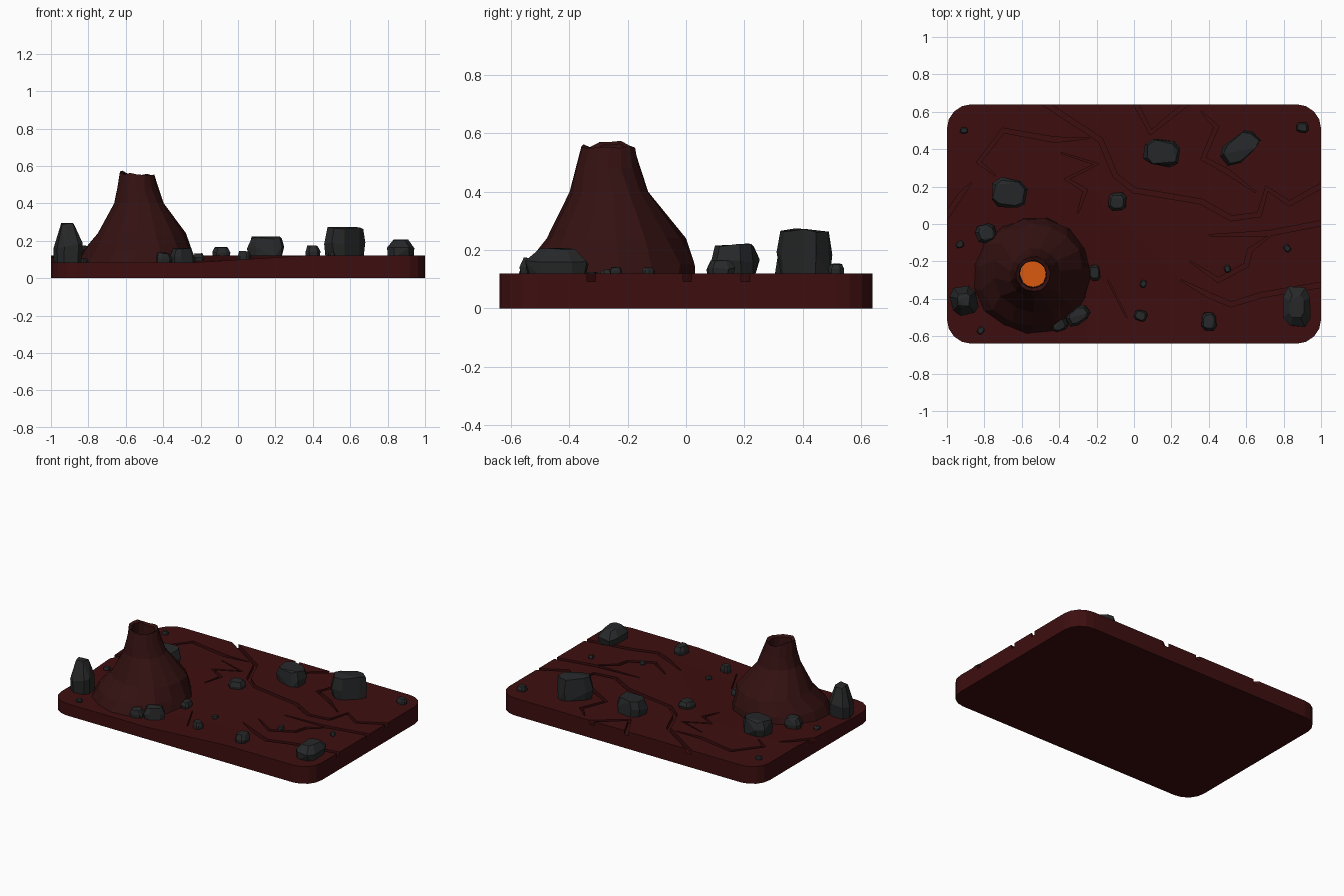
import bpy, bmesh, math, random
from mathutils import Vector

random.seed(4)
cube = bpy.data.objects.get("Cube")
if cube:
    bpy.data.objects.remove(cube)


def material(name, rgb):
    m = bpy.data.materials.new(name)
    m.use_nodes = True
    m.diffuse_color = (*rgb, 1)
    node = next(n for n in m.node_tree.nodes if n.type == "BSDF_PRINCIPLED")
    node.inputs["Base Color"].default_value = (*rgb, 1)
    return m


EARTH = material("dark red earth", (0.048, 0.0045, 0.005))
CONE = material("maroon volcanic rock", (0.034, 0.0055, 0.0055))
STONE = material("charcoal stone", (0.02, 0.021, 0.022))
LAVA = material("orange lava", (0.7, 0.1, 0.005))


def finish(name, bm, *mats):
    bmesh.ops.recalc_face_normals(bm, faces=bm.faces)
    me = bpy.data.meshes.new(name)
    bm.to_mesh(me)
    bm.free()
    for m in mats:
        me.materials.append(m)
    ob = bpy.data.objects.new(name, me)
    bpy.context.scene.collection.objects.link(ob)
    return ob


def clamp(v):
    return max(0.0, min(1.0, v))


def ground(x, y):
    """Ground height: flat, dipping toward the front left corner area."""
    return 0.12 - 0.037 * clamp((0.35 - x) / 0.6) * clamp((0.2 - y) / 0.6)


def bridge(bm, a, b):
    n = len(a)
    return [bm.faces.new((a[i], a[(i + 1) % n], b[(i + 1) % n], b[i])) for i in range(n)]


# Ground slab: rounded rectangle, split so that its top can dip
bm = bmesh.new()
outline = []
for k, (sx, sy) in enumerate(((1, 1), (-1, 1), (-1, -1), (1, -1))):
    for i in range(5):
        a = math.radians(90 * k + 22.5 * i)
        outline.append((sx * 0.87 + 0.13 * math.cos(a), sy * 0.51 + 0.13 * math.sin(a)))
low = [bm.verts.new((x, y, 0)) for x, y in outline]
high = [bm.verts.new((x, y, 0.12)) for x, y in outline]
bm.faces.new(low)
bm.faces.new(high)
bridge(bm, low, high)
for co, no in (((-0.25, 0, 0), (1, 0, 0)), ((0.35, 0, 0), (1, 0, 0)),
               ((0, 0.2, 0), (0, 1, 0)), ((0, -0.4, 0), (0, 1, 0))):
    bmesh.ops.bisect_plane(bm, geom=bm.verts[:] + bm.edges[:] + bm.faces[:],
                           plane_co=co, plane_no=no)
for v in bm.verts:
    if v.co.z > 0.1:
        v.co.z = ground(v.co.x, v.co.y)
bmesh.ops.triangulate(bm, faces=[f for f in bm.faces if len(f.verts) > 3])
slab = finish("ground_slab", bm, EARTH)

# Cracks: jagged tapered trenches cut into the slab
CRACKS = [
    [(-.5, .66), (-.18, .45), (-.1, .26), (0, .18), (.36, .12), (.52, .03), (.67, .05),
     (.71, .19), (.83, .11), (1.03, .22)],
    [(1.03, .01), (.72, -.05), (.4, -.06)],
    [(.25, -.3), (.4, -.38), (.52, -.43), (.68, -.38), (1.03, -.32)],
    [(.3, -.2), (.45, -.3), (.6, -.22), (.62, -.14), (.73, -.06)],
    [(-.24, .46), (-.42, .45), (-.7, .5), (-.83, .33), (-.74, .26)],
    [(-.39, .38), (-.2, .32), (-.36, .24), (-.26, .18), (-.3, .06)],
    [(0, .66), (.09, .49), (.3, .66)],
    [(.36, .6), (.44, .52), (.37, .35), (.5, .28), (.65, .17)],
    [(-1.03, 0), (-.93, .15), (-.87, .22)],
    [(-.14, -.3), (-.04, -.5)],
]


def crack_cutter(points):
    pts = [Vector(p) for p in points]
    bm = bmesh.new()
    rings = []
    for i, p in enumerate(pts):
        d = ((pts[min(i + 1, len(pts) - 1)] - p).normalized()
             + (p - pts[max(i - 1, 0)]).normalized()).normalized()
        side = Vector((-d.y, d.x))
        tip = i in (0, len(pts) - 1) and abs(p.x) < 1 and abs(p.y) < 0.64
        w = 0.003 if tip else 0.014
        floor = ground(p.x, p.y) - 0.028
        a, b = p + side * w, p - side * w
        rings.append([bm.verts.new((q.x, q.y, z)) for q, z in
                      ((a, floor), (b, floor), (b, 0.2), (a, 0.2))])
    for r, s in zip(rings, rings[1:]):
        bridge(bm, r, s)
    bm.faces.new(rings[0])
    bm.faces.new(rings[-1])
    ob = finish("crack_cutter", bm)
    ob.hide_render = True
    return ob


cutters = [crack_cutter(c) for c in CRACKS]
for c in cutters:
    mod = slab.modifiers.new("crack", "BOOLEAN")
    mod.operation = "DIFFERENCE"
    mod.solver = "EXACT"
    mod.object = c
bpy.context.view_layer.update()
cut = bpy.data.meshes.new_from_object(
    slab.evaluated_get(bpy.context.evaluated_depsgraph_get()))
slab.modifiers.clear()
slab.data = cut
for c in cutters:
    bpy.data.objects.remove(c)

# Volcano: faceted rings (x, y, z, radius) up the flank, over the rim, down the crater
SIDES = 15
RINGS = [(-.545, -.275, .07, .318), (-.535, -.26, .15, .29), (-.515, -.24, .24, .24),
         (-.53, -.265, .4, .135), (-.535, -.268, .48, .11), (-.54, -.268, .56, .093),
         (-.54, -.268, .55, .074), (-.54, -.268, .43, .07)]
bm = bmesh.new()
rim = [random.uniform(-0.014, 0.017) for _ in range(SIDES)]
prev = None
for k, (x, y, z, r) in enumerate(RINGS):
    ring = []
    for i in range(SIDES):
        a = math.tau * (i + 0.25 * (k % 2)) / SIDES
        rr = r * random.uniform(0.97, 1.03)
        dz = rim[i] if k in (5, 6) else 0
        ring.append(bm.verts.new((x + rr * math.cos(a), y + rr * math.sin(a), z + dz)))
    if prev:
        bridge(bm, prev, ring)
    else:
        bm.faces.new(ring)
    prev = ring
lava = bm.faces.new(prev)
lava.material_index = 1
finish("volcano", bm, CONE, LAVA)


def rock(name, x, y, sx, sy, h, turn=0, taper=0.72):
    """Chipped boulder: hull of jittered chamfered squares."""
    bm = bmesh.new()
    a = math.radians(turn)
    g = ground(x, y)
    for z, s in ((-0.01, 0.92), (h * 0.5, 1.0), (h, taper)):
        for px, py in ((1, .5), (.6, 1), (-.6, 1), (-1, .5),
                       (-1, -.6), (-.5, -1), (.6, -1), (1, -.6)):
            u = px * sx / 2 * s * random.uniform(0.86, 1.03)
            v = py * sy / 2 * s * random.uniform(0.86, 1.03)
            dz = random.uniform(-0.15, 0) * h if z > 0 else 0
            bm.verts.new((x + u * math.cos(a) - v * math.sin(a),
                          y + u * math.sin(a) + v * math.cos(a), g + z + dz))
    hull = bmesh.ops.convex_hull(bm, input=bm.verts)
    bmesh.ops.delete(bm, geom=[v for v in bm.verts if not v.link_faces], context="VERTS")
    bmesh.ops.dissolve_limit(bm, angle_limit=math.radians(12),
                             verts=bm.verts[:], edges=bm.edges[:])
    finish(name, bm, STONE)


# Boulders: x, y, width, depth, height, turn, top taper
BOULDERS = [
    (.15, .38, .19, .15, .105, -8, .85), (.57, .41, .23, .13, .155, 38, .88),
    (-.67, .165, .19, .16, .105, -8, .85), (-.91, -.41, .15, .15, .215, 10, .5),
    (.87, -.44, .15, .22, .09, 0, .55), (-.79, -.05, .11, .1, .07, 20),
    (-.09, .12, .1, .1, .052, 0), (-.21, -.26, .06, .09, .04, 0),
    (-.3, -.49, .14, .09, .08, 35), (-.4, -.54, .09, .07, .055, 20),
    (.035, -.49, .07, .06, .045, -20), (.4, -.52, .085, .1, .055, 0),
    (.9, .515, .07, .055, .035, 0)]
for i, b in enumerate(BOULDERS):
    rock(f"boulder_{i + 1}", *b)

# Pebbles
for i, (x, y) in enumerate(((-.91, .5), (-.93, -.11), (-.82, -.57), (.05, -.32),
                            (.5, -.24), (.82, -.13))):
    rock(f"pebble_{i + 1}", x, y, 0.042, 0.035, 0.022, 25 * i)
